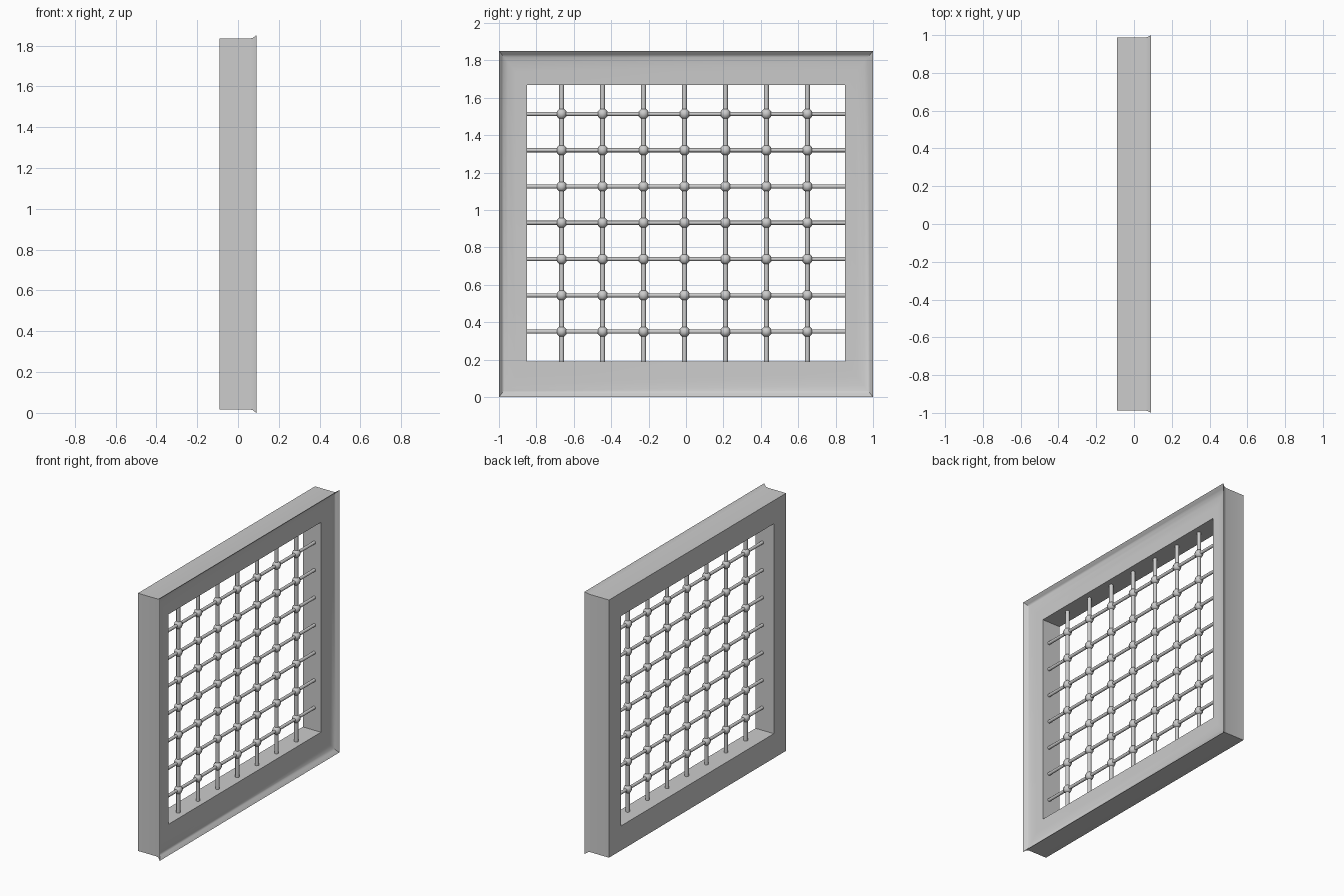
import bpy, bmesh, math

if "Cube" in bpy.data.objects:
    bpy.data.objects.remove(bpy.data.objects["Cube"])

H = 1.85          # overall height


def finish(bm, name, angle=40):
    bmesh.ops.recalc_face_normals(bm, faces=bm.faces)
    me = bpy.data.meshes.new(name)
    bm.to_mesh(me)
    bm.free()
    ob = bpy.data.objects.new(name, me)
    bpy.context.collection.objects.link(ob)
    bpy.ops.object.select_all(action='DESELECT')
    ob.select_set(True)
    bpy.context.view_layer.objects.active = ob
    bpy.ops.object.shade_smooth_by_angle(angle=math.radians(angle))
    return ob


# Frame: closed moulding section (t = 0 outer edge .. 1 opening edge, x = depth)
profile = [(1, -0.09), (0.09, -0.09), (0.09, 0.055), (0.07, 0.072), (0.0, 0.09),
           (0.05, 0.083), (0.10, 0.072), (0.18, 0.064), (0.32, 0.058),
           (0.6, 0.055), (1, 0.052)]
bm = bmesh.new()
loops = []
for t, x in profile:
    y, z0, z1 = 1 - 0.15 * t, 0.19 * t, H - 0.18 * t
    loops.append([bm.verts.new(c) for c in
                  ((x, -y, z0), (x, y, z0), (x, y, z1), (x, -y, z1))])
for i, a in enumerate(loops):
    b = loops[(i + 1) % len(loops)]
    for k in range(4):
        n = (k + 1) % 4
        bm.faces.new((a[k], a[n], b[n], b[k]))
finish(bm, "window_frame")


def rod(name, loc, length, radius, along_y):
    rot = (math.pi / 2, 0, 0) if along_y else (0, 0, 0)
    bpy.ops.mesh.primitive_cylinder_add(vertices=12, radius=radius, depth=length,
                                        location=loc, rotation=rot)
    bpy.context.object.name = name
    bpy.ops.object.shade_smooth_by_angle(angle=math.radians(40))


# Grille bars
ys = [-0.665 + 0.219 * i for i in range(7)]
zs = [0.35 + 0.194 * i for i in range(7)]
for i, y in enumerate(ys):
    rod(f"vertical_bar_{i + 1}", (0, y, 0.93), 1.49, 0.0135, False)
for i, z in enumerate(zs):
    rod(f"horizontal_bar_{i + 1}", (0, 0, z), 1.71, 0.011, True)

# Round knobs at every crossing
bm = bmesh.new()
for y in ys:
    for z in zs:
        new = bmesh.ops.create_uvsphere(bm, u_segments=8, v_segments=6, radius=0.029)
        bmesh.ops.translate(bm, verts=new["verts"], vec=(0, y, z))
finish(bm, "crossing_knobs", 50)
